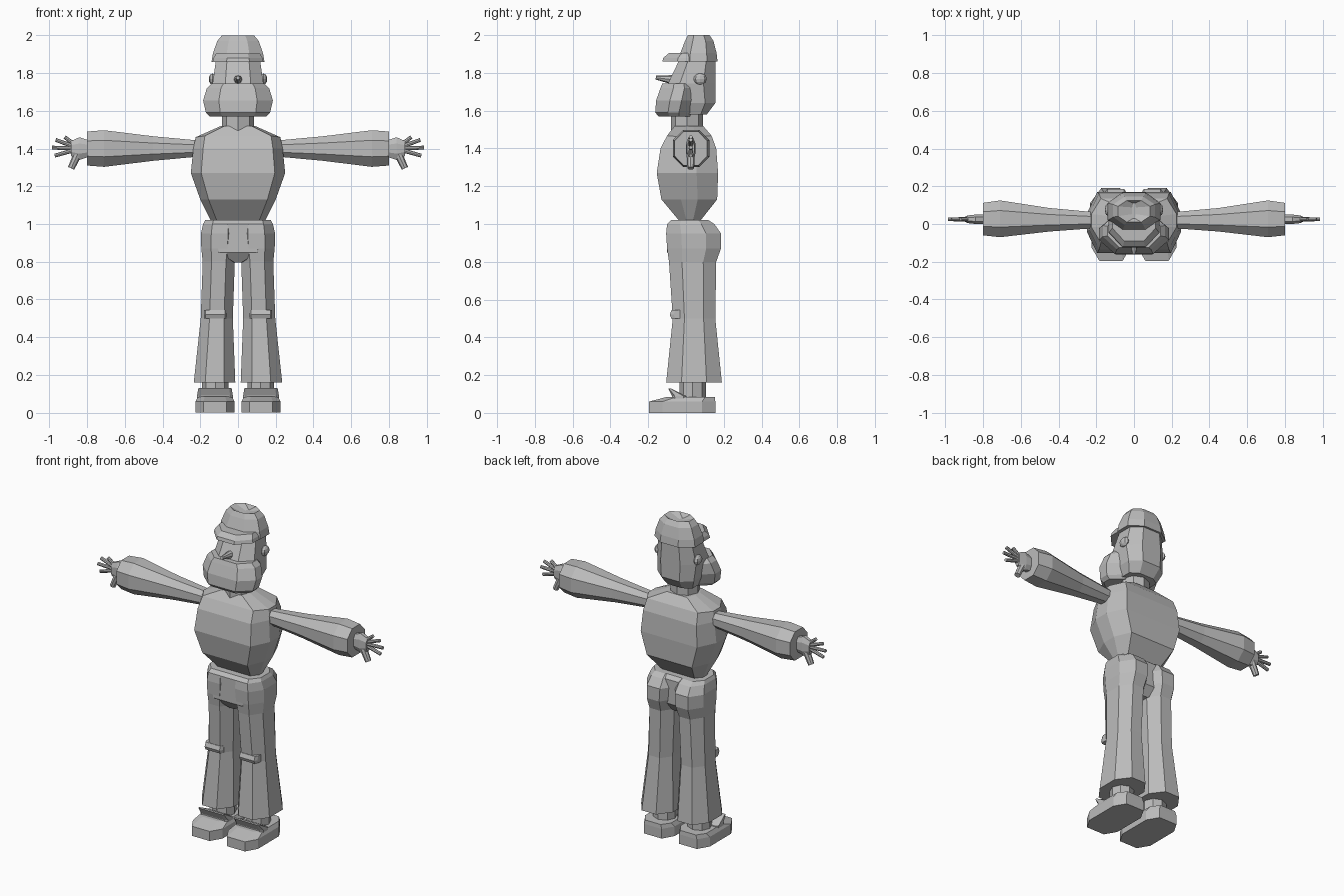
import bpy
import bmesh
from math import radians, cos, sin
from mathutils import Matrix, Vector

cube = bpy.data.objects.get("Cube")
if cube:
    bpy.data.objects.remove(cube, do_unlink=True)

tone = (.5, .5, .5, 1)
grey = bpy.data.materials.new("plain grey")
grey.use_nodes = True
grey.diffuse_color = tone
grey.node_tree.nodes["Principled BSDF"].inputs["Base Color"].default_value = tone


def finish(name, bm, mirror):
    """Turn a bmesh into a flat-shaded object, optionally mirrored across x."""
    bmesh.ops.recalc_face_normals(bm, faces=bm.faces)
    mesh = bpy.data.meshes.new(name)
    bm.to_mesh(mesh)
    bm.free()
    mesh.materials.append(grey)
    part = bpy.data.objects.new(name, mesh)
    bpy.context.collection.objects.link(part)
    if mirror:
        modifier = part.modifiers.new("Mirror", "MIRROR")
        modifier.use_mirror_merge = False


def loft(name, sections, x=0, lean=0, width=.45, depth=.45, droop=0, place=None, mirror=False):
    """Skin chamfered rectangles given as (height, half width, front, back).

    width and depth are the flat share of each side; droop lowers the
    outer corners of the last ring but one.
    """
    bm = bmesh.new()
    outline = [(1, -depth), (1, depth), (width, 1), (-width, 1)]
    outline += [(-u, -v) for u, v in outline]
    rings = []
    for section in sections:
        height, half, front, back = section
        middle, reach = (front + back) / 2, (back - front) / 2
        sag = droop if section == sections[-2] else 0
        rings.append([bm.verts.new((x + lean * height + u * half, middle + v * reach,
                                    height - sag * abs(u))) for u, v in outline])
    for low, high in zip(rings, rings[1:]):
        for i in range(len(outline)):
            bm.faces.new((low[i - 1], low[i], high[i], high[i - 1]))
    bm.faces.new(rings[0])
    bm.faces.new(rings[-1])
    if place:
        bm.transform(place)
    finish(name, bm, mirror)


def rod(name, start, end, radius, tip_radius, mirror=False):
    """Straight eight-sided rod from start to end."""
    start, end = Vector(start), Vector(end)
    along = end - start
    place = Matrix.Translation((start + end) / 2) @ along.to_track_quat("Z", "Y").to_matrix().to_4x4()
    bm = bmesh.new()
    bmesh.ops.create_cone(bm, cap_ends=True, segments=8, radius1=radius, radius2=tip_radius,
                          depth=along.length, matrix=place)
    finish(name, bm, mirror)


def ball(name, centre, size, mirror=False):
    """Faceted ellipsoid with the given half sizes."""
    bm = bmesh.new()
    place = Matrix.Translation(centre) @ Matrix.Diagonal((*size, 1))
    bmesh.ops.create_uvsphere(bm, u_segments=8, v_segments=6, radius=1, matrix=place)
    finish(name, bm, mirror)


# Torso and neck
loft("torso", [
    (1.01, .14, -.03, .07),
    (1.13, .2, -.13, .165),
    (1.27, .25, -.155, .17),
    (1.4, .237, -.135, .16),
    (1.495, .225, -.1, .135),
    (1.52, .09, -.06, .09),
], width=.78, depth=.3, droop=.035)
rod("neck", (0, .005, 1.48), (0, .005, 1.62), .085, .085)

# Head
loft("skull", [
    (1.58, .1, -.02, .11),
    (1.64, .125, -.06, .155),
    (1.745, .135, -.095, .155),
    (1.88, .115, -.03, .155),
], width=.5, depth=.5)
loft("muzzle", [
    (1.57, .15, -.145, .02),
    (1.59, .17, -.163, .03),
    (1.655, .185, -.158, .05),
    (1.72, .165, -.135, .06),
    (1.745, .14, -.125, .05),
], width=.55, depth=.3)
rod("nose", (0, -.04, 1.76), (0, -.16, 1.775), .03, .01)
ball("ears", (.135, .075, 1.768), (.02, .035, .03), mirror=True)

# Cap with a dented crown and a brim
loft("cap", [
    (1.86, .14, -.035, .167),
    (1.905, .133, -.03, .162),
    (1.97, .11, -.005, .145),
    (2, .085, .01, .125),
    (1.975, .01, .03, .11),
])
loft("cap_brim", [
    (1.86, .135, -.125, .12),
    (1.88, .13, -.12, .12),
    (1.905, .115, -.09, .12),
], depth=.35)

# Arms, lofted upright and laid out sideways at shoulder height
shoulder = Matrix.Translation((0, 0, 1.4)) @ Matrix.Rotation(radians(90), 4, "Y")
loft("sleeves", [
    (.18, .04, -.02, .06),
    (.45, .065, -.04, .085),
    (.71, .097, -.07, .125),
    (.8, .09, -.06, .112),
], place=shoulder, mirror=True)
loft("palms", [
    (.78, .04, 0, .05),
    (.84, .06, 0, .05),
    (.885, .04, .005, .045),
], place=shoulder, mirror=True)

# Hands: fingers fan out from the palm
for finger, length in enumerate((.1, .135, .147, .137)):
    angle = radians(38 - 18 * finger)
    root = Vector((.84, .025, 1.4))
    tip = root + length * Vector((cos(angle), 0, sin(angle)))
    rod(f"fingers_{finger + 1}", root, tip, .012, .01, mirror=True)
rod("thumbs", (.85, .025, 1.37), (.885, .025, 1.295), .022, .018, mirror=True)

# Trousers
loft("trouser_legs", [
    (.16, .11, -.105, .19),
    (.5, .085, -.07, .155),
    (.8, .085, -.09, .16),
    (.87, .095, -.1, .185),
    (.95, .1, -.105, .185),
    (1, .09, -.1, .15),
    (1.02, .08, -.08, .12),
], x=.13, lean=-.035, mirror=True)
loft("trouser_hips", [
    (.795, .02, -.06, .1),
    (.85, .12, -.1, .14),
    (1, .15, -.1, .14),
    (1.02, .14, -.08, .115),
], width=.85, depth=.6)
loft("knee_bands", [
    (.5, .06, -.078, .02),
    (.52, .06, -.086, .02),
    (.545, .06, -.076, .02),
], x=.12, width=.85, depth=.6, mirror=True)

# Socks and shoes
rod("socks", (.12, .035, .05), (.12, .035, .2), .07, .07, mirror=True)
loft("shoes", [
    (0, .103, -.195, .155),
    (.06, .103, -.195, .155),
    (.085, .09, -.1, .153),
], x=.122, width=.6, depth=.6, mirror=True)
loft("shoe_tongues", [
    (.06, .095, -.075, .01),
    (.09, .095, -.075, 0),
    (.13, .088, -.095, -.08),
], x=.122, width=.85, depth=.6, mirror=True)
